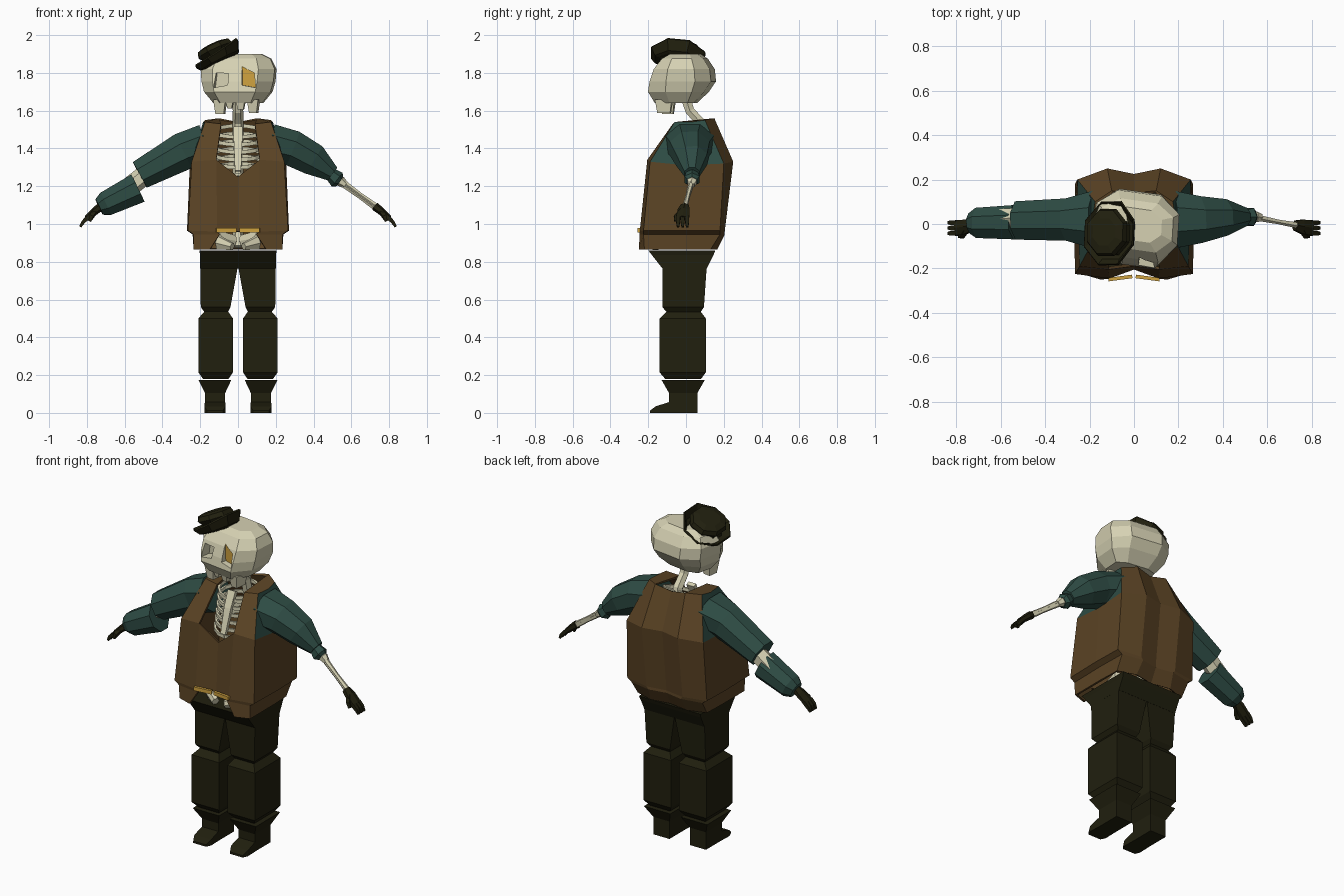
import bpy, bmesh, math
from mathutils import Vector, Matrix

if "Cube" in bpy.data.objects:
    bpy.data.objects.remove(bpy.data.objects["Cube"])


def material(name, rgb):
    m = bpy.data.materials.new(name)
    m.diffuse_color = (*rgb, 1)
    m.use_nodes = True
    m.node_tree.nodes["Principled BSDF"].inputs["Base Color"].default_value = m.diffuse_color
    return m


BONE = material("bone", (0.67, 0.64, 0.45))
BROWN = material("brown leather", (0.105, 0.057, 0.018))
TEAL = material("teal cloth", (0.027, 0.072, 0.058))
DARK = material("dark olive cloth", (0.015, 0.014, 0.0045))
GOLD = material("gold", (0.62, 0.36, 0.05))


def finish(name, bm, *mats):
    bmesh.ops.remove_doubles(bm, verts=bm.verts, dist=1e-5)
    bmesh.ops.recalc_face_normals(bm, faces=bm.faces)
    me = bpy.data.meshes.new(name)
    bm.to_mesh(me)
    bm.free()
    for m in mats:
        me.materials.append(m)
    ob = bpy.data.objects.new(name, me)
    bpy.context.collection.objects.link(ob)
    return ob


def loft(name, rings, mat, closed=False):
    """Skin a stack of equal rings, capping the ends unless closed into a loop."""
    bm = bmesh.new()
    vs = [[bm.verts.new(p) for p in r] for r in rings]
    n = len(vs[0])
    pairs = list(zip(vs, vs[1:])) + ([(vs[-1], vs[0])] if closed else [])
    for a, b in pairs:
        for i in range(n):
            j = (i + 1) % n
            bm.faces.new((a[i], a[j], b[j], b[i]))
    if not closed:
        bm.faces.new(vs[0])
        bm.faces.new(vs[-1])
    return finish(name, bm, mat)


def rect(x0, x1, y0, y1, z):
    return [(x0, y0, z), (x1, y0, z), (x1, y1, z), (x0, y1, z)]


def tube(name, path, sizes, mat, n=4, ref=(0, 1, 0)):
    """Sweep an n-gon; sizes are half widths along ref and across it."""
    pts = [Vector(p) for p in path]
    rings = []
    for i, p in enumerate(pts):
        d = (pts[min(i + 1, len(pts) - 1)] - pts[max(i - 1, 0)]).normalized()
        v = d.cross(Vector(ref)).normalized()
        u = v.cross(d)
        hu, hv = sizes[i] if isinstance(sizes[i], tuple) else (sizes[i], sizes[i])
        k = 1 / math.cos(math.pi / n)
        angles = [(j + 0.5) * math.tau / n for j in range(n)]
        rings.append([p + u * hu * k * math.cos(a) + v * hv * k * math.sin(a) for a in angles])
    return loft(name, rings, mat)


# Vest: half rows run from front centre round to back centre
hem = [(0, -.22, .865), (.15, -.25, .865), (.235, -.22, .865), (.235, 0, .865),
       (.23, .13, .865), (.12, .165, .865), (0, .145, .865)]
waist = [(0, -.205, .96), (.11, -.245, .96), (.265, -.225, .965), (.27, 0, .965),
         (.265, .18, .965), (.12, .205, .96), (0, .185, .96)]
tuck = [(x * .89, y, .945) for x, y, z in waist]
chest = [(0, -.19, 1.25), (.115, -.205, 1.34), (.245, -.19, 1.33), (.25, 0, 1.31),
         (.255, .20, 1.32), (.12, .25, 1.33), (0, .225, 1.33)]
collar = [(0, -.07, 1.53), (.09, -.07, 1.53), (.175, -.06, 1.54), (.185, .03, 1.54),
          (.175, .10, 1.55), (.10, .15, 1.56), (0, .14, 1.54)]
rows = [hem, tuck, waist, chest, collar]
bm = bmesh.new()
for s in (1, -1):
    grid = [[bm.verts.new((s * x, y, z)) for x, y, z in r] for r in rows]
    for r in range(4):
        for c in range(6):
            if c == 0 and r != 2:      # open neckline and open hem
                continue
            f = bm.faces.new((grid[r][c], grid[r][c + 1], grid[r + 1][c + 1], grid[r + 1][c]))
            f.material_index = int(r == 3 and c in (2, 3))   # cloth at the armholes
    t = grid[4]
    bm.faces.new((t[1], t[2], t[3], t[4], t[5]))             # shoulder strap
vest = finish("vest", bm, BROWN, TEAL)
mod = vest.modifiers.new("thickness", 'SOLIDIFY')
mod.thickness, mod.offset = 0.014, -1

# Belt clasps
for s in (1, -1):
    tube("belt_clasp", [(s * .008, -.236, .967), (s * .115, -.25, .967)], [(.008, .011)] * 2, GOLD)

# Trousers, shin guards and boots
loft("trouser_seat", [rect(-.205, .205, -.20, .155, .86), rect(-.2, .2, -.18, .145, .835),
                      rect(-.2, .2, -.125, .11, .765)], DARK)


def stack(name, s, table):
    loft(name, [rect(s * a, s * b, c, d, z) for a, b, c, d, z in table], DARK)


for s in (1, -1):
    stack("trouser_leg", s, [(.0, .2, -.125, .11, .78), (.04, .197, -.125, .095, .56),
                             (.055, .175, -.10, .075, .53)])
    stack("lower_leg", s, [(.055, .175, -.10, .075, .54), (.027, .21, -.14, .105, .50),
                           (.027, .21, -.14, .105, .215), (.05, .185, -.11, .08, .18)])
    stack("boot_cuff", s, [(.035, .21, -.13, .10, .175), (.068, .175, -.09, .06, .105),
                           (.068, .175, -.09, .06, 0)])
    loft("boot_toe", [[(s * a, y, 0), (s * b, y, 0), (s * b, y, z), (s * a, y, z)]
                      for a, b, y, z in ((.068, .175, -.08, .06), (.066, .178, -.16, .035),
                                         (.08, .165, -.19, .012))], DARK)

# Sleeves
tube("left_sleeve", [(.17, .02, 1.43), (.29, .02, 1.40), (.40, .03, 1.34), (.50, .032, 1.265)],
     [(.13, .10), (.105, .095), (.082, .085), (.04, .042)], TEAL, 8)
tube("left_cuff", [(.49, .032, 1.265), (.525, .032, 1.235), (.54, .032, 1.225)],
     [.03, .04, .026], TEAL, 6)
tube("right_sleeve", [(-.17, .02, 1.43), (-.29, .02, 1.385), (-.52, .016, 1.26)],
     [(.13, .10), (.095, .10), (.086, .077)], TEAL, 8)
tube("right_forearm_sleeve", [(-.53, .008, 1.19), (-.70, .005, 1.107), (-.735, .003, 1.09)],
     [(.077, .08), (.068, .065), (.045, .045)], TEAL, 8)

# Arm bones
tube("right_elbow_bone", [(-.48, .03, 1.27), (-.62, .02, 1.16)], [.045, .045], BONE, 6)
tube("left_elbow_bone", [(.525, .034, 1.238), (.545, .032, 1.225), (.57, .028, 1.205)],
     [.016, .024, .016], BONE, 6)
for dz in (-.007, .007):
    tube("left_forearm_bone", [(.55, .03, 1.22 + dz), (.65, .01, 1.147 + dz), (.75, -.008, 1.075 + dz)],
         [.012, .009, .012], BONE, 5)

# Gloves with thumb and fingers
for s in (1, -1):
    tube("glove_palm", [(s * .725, -.006, 1.093), (s * .755, -.012, 1.07), (s * .80, -.018, 1.03)],
         [(.022, .02), (.032, .018), (.034, .014)], DARK, 6)
    for y in (-.042, -.018, .006):
        tube("glove_finger", [(s * .795, y, 1.035), (s * .82, y, 1.01), (s * .835, y, .985)],
             [.011, .010, .006], DARK)
    tube("glove_thumb", [(s * .755, -.025, 1.07), (s * .775, -.053, 1.04), (s * .785, -.057, 1.015)],
         [.012, .011, .007], DARK, ref=(1, 0, 0))

# Spine, sternum, ribs and pelvis
tube("spine", [(0, .06, .88), (0, .11, 1.1), (0, .12, 1.35), (0, .075, 1.54), (0, .02, 1.60), (0, -.005, 1.68)],
     [(.03, .025)] * 3 + [.026, .024, .026], BONE, 6)
tube("sternum", [(0, -.05, 1.51), (0, -.09, 1.42), (0, -.135, 1.28)],
     [(.012, .025), (.012, .022), (.010, .016)], BONE)
for i in range(6):
    z, ry = 1.27 + .04 * i, .125 - .011 * i
    for s in (1, -1):
        arc = [math.pi * k / 8 for k in range(9)]
        tube("rib", [(s * .125 * math.sin(a), (.115 - .003 * i) * (1 + math.cos(a)) / 2
                      - ry * (1 - math.cos(a)) / 2, z + .03 * math.cos(a) + .02) for a in arc],
             [(.010, .006)] * 9, BONE, ref=(0, 0, 1))
for s in (1, -1):
    tube("hip_bone", [(s * .02, .04, .91), (s * .11, -.02, .925), (s * .10, -.13, .90), (s * .03, -.17, .88)],
         [(.03, .02), (.04, .015), (.035, .02), (.018, .02)], BONE, 6, ref=(0, 0, 1))

# Skull, turned slightly to one side
turn = Matrix.Translation((.008, 0, 0)) @ Matrix.Rotation(math.radians(-8), 4, 'Z')


def skull_ring(z, w, f, b):
    half = [(.62 * w, f), (w, f * .45), (.95 * w, b * .5), (.5 * w, b)]
    return [turn @ Vector((x, y, z)) for x, y in half] + \
           [turn @ Vector((-x, y, z)) for x, y in reversed(half)]


skull = loft("skull", [skull_ring(*r) for r in (
    (1.64, .13, -.155, .05), (1.70, .178, -.188, .11), (1.755, .192, -.178, .147),
    (1.82, .198, -.155, .14), (1.875, .172, -.115, .105), (1.90, .12, -.075, .07))], BONE)


def eye_outline(s, y):
    return [turn @ Vector((x, y, z)) for x, z in (
        (s * .038, 1.735), (s * .112, 1.722), (s * .102, 1.80), (s * .035, 1.815 + .018 * s))]


for s in (1, -1):
    cutter = loft("eye_cutter", [eye_outline(s, -.25), eye_outline(s, -.12)], BONE)
    mod = skull.modifiers.new("socket", 'BOOLEAN')
    mod.operation, mod.object, mod.solver = 'DIFFERENCE', cutter, 'EXACT'
    bpy.context.view_layer.objects.active = skull
    bpy.ops.object.modifier_apply(modifier=mod.name)
    bpy.data.objects.remove(cutter)
loft("golden_eye", [eye_outline(1, -.148), eye_outline(1, -.141)], GOLD)

# Upper jaw and broken teeth
for x0, x1, y0, y1, z in ((-.12, -.055, -.15, -.07, 1.583), (.06, .12, -.15, -.06, 1.587),
                          (-.055, -.012, -.155, -.10, 1.612), (.0, .05, -.155, -.10, 1.605)):
    loft("teeth", [[turn @ Vector(p) for p in rect(x0, x1, y0, y1, 1.66)],
                   [turn @ Vector(p) for p in rect(x0 + .01, x1 - .01, y0 + .012, y1 - .01, z)]], BONE)

# Tilted hat with an upturned brim
tilt = Matrix.Translation((-.095, -.045, 1.865)) @ Matrix.Rotation(math.radians(-25), 4, 'Y') \
    @ Matrix.Rotation(math.radians(-6), 4, 'X')


def hat_ring(r, z, lift=0):
    angles = [(k + .5) * math.tau / 8 for k in range(8)]
    return [tilt @ Vector((r * math.cos(a), r * 1.1 * math.sin(a),
                           z + lift * max(0, math.cos(a)))) for a in angles]


loft("hat_crown", [hat_ring(.10, -.01), hat_ring(.085, .035), hat_ring(.105, .06),
                   hat_ring(.095, .085), hat_ring(.06, .095)], DARK)
loft("hat_brim", [hat_ring(.09, -.012), hat_ring(.118, -.006, .01), hat_ring(.142, .022, .04),
                  hat_ring(.137, .030, .04), hat_ring(.112, .008, .01), hat_ring(.085, .004)],
     DARK, closed=True)
